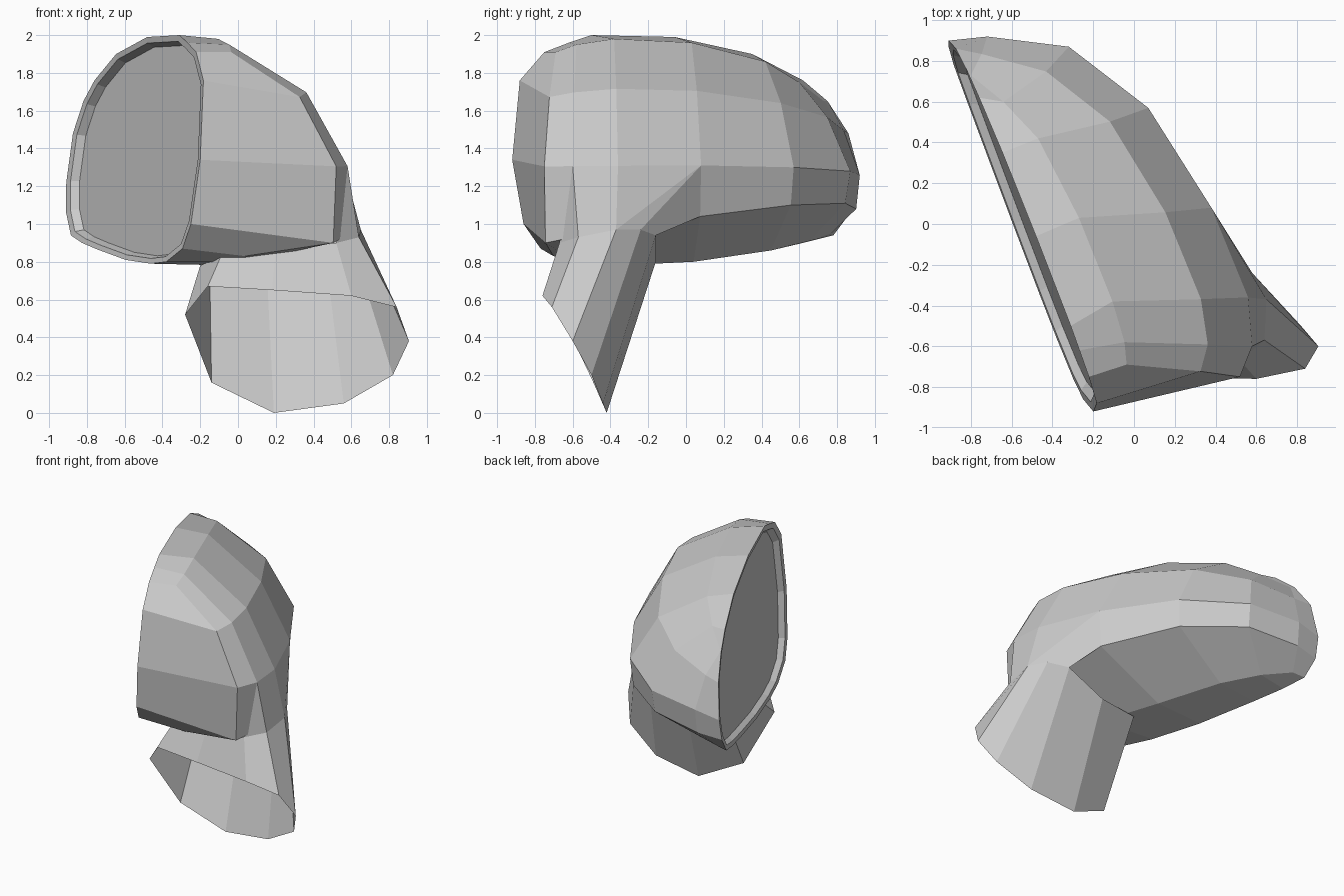
import bpy
import bmesh
from mathutils import Vector

if "Cube" in bpy.data.objects:
    bpy.data.objects.remove(bpy.data.objects["Cube"])

grey = bpy.data.materials.new("plain_grey")
grey.use_nodes = True
colour = (0.6, 0.6, 0.6, 1)
grey.diffuse_color = colour
grey.node_tree.nodes["Principled BSDF"].inputs["Base Color"].default_value = colour


def build(name, grid_rows, closed=True, cap=False):
    """Bridge successive rows of points into one flat-shaded object."""
    bm = bmesh.new()
    rows = [[bm.verts.new(p) for p in row] for row in grid_rows]
    for a, b in zip(rows, rows[1:]):
        count = len(a) if closed else len(a) - 1
        for i in range(count):
            j = (i + 1) % len(a)
            bm.faces.new((a[i], a[j], b[j], b[i]))
    if cap:
        bm.faces.new(rows[-1])
    return finish(name, bm)


def finish(name, bm):
    bmesh.ops.remove_doubles(bm, verts=bm.verts, dist=0.001)
    bmesh.ops.recalc_face_normals(bm, faces=bm.faces)
    mesh = bpy.data.meshes.new(name)
    bm.to_mesh(mesh)
    bm.free()
    mesh.materials.append(grey)
    obj = bpy.data.objects.new(name, mesh)
    bpy.context.collection.objects.link(obj)
    return obj


def opening_x(y, z):
    """The housing opening lies in one slanted plane."""
    return -0.2 - (y + 0.92 - 0.2 * (z - 1.34)) / 2.6


# Opening outline (y, z): along the top, down the tip, back below, up the front
outline = [(-.75, 1.91), (-.62, 1.96), (-.5, 2), (-.06, 1.99), (.35, 1.9),
           (.62, 1.76), (.75, 1.65), (.86, 1.48), (.9, 1.22), (.87, 1.06),
           (.78, .94), (.62, .9), (.4, .865), (0, .81), (-.35, .79),
           (-.56, .8), (-.77, .87), (-.86, 1), (-.92, 1.34), (-.88, 1.76)]
rim = [Vector((opening_x(y, z), y, z)) for y, z in outline]

# Shared cross-section: (outward fraction, height fraction, lengthwise lean);
# the fourth point, the shoulder, gets its height from each station
section = [(.31, 1, 0), (.76, .78, .55), (1, .44, 1), (.98, 0, .9), (.4, 0, .2)]
# Stations: y, outermost x, top z, bottom z, lean, shoulder z
stations = [(-.69, .52, 1.91, .83, -.06, .9), (-.58, .58, 1.95, .8, -.02, .93),
            (-.38, .56, 1.98, .78, .02, .97), (.03, .38, 1.96, .8, .05, 1.04),
            (.42, .07, 1.86, .86, .15, 1.1), (.6, -.32, 1.75, .91, .27, 1.11),
            (.73, -.72, 1.65, .95, .19, 1.08)]
grid = []
for y, x_out, top, bottom, lean, shoulder in stations:
    x_in = opening_x(y, (top + bottom) / 2)
    column = [Vector((x_in + (x_out - x_in) * f, y + lean * s, bottom + (top - bottom) * h))
              for f, h, s in section]
    column[3].z = shoulder
    grid.append(column)

# Housing shell: the back grid stitched to the opening outline
bm = bmesh.new()
g = [[bm.verts.new(p) for p in column] for column in grid]
for a, b in zip(g, g[1:]):
    for i in range(len(section) - 1):
        bm.faces.new((a[i], a[i + 1], b[i + 1], b[i]))
border = [c[0] for c in g] + g[-1][1:-1] + [c[-1] for c in reversed(g)] + g[0][-2:0:-1]
edge = [bm.verts.new(p) for p in rim]
for i in range(len(edge)):
    j = (i + 1) % len(edge)
    bm.faces.new((edge[i], edge[j], border[j], border[i]))
finish("housing_shell", bm)

# Opening frame with a recessed flat glass
centre = sum(rim, Vector()) / len(rim)
inward = Vector((0.93, 0.36, -0.07)).normalized()


def inset(scale, depth):
    return [centre + (p - centre) * scale + inward * depth for p in rim]


lip, seat = inset(.95, .005), inset(.92, .045)
build("opening_frame", [rim, lip, seat])
build("mirror_glass", [seat], cap=True)

# Hollow foot: an open slanted lower end and a neck
foot_ring = [(-.28, -.66, .52), (-.16, -.74, .67), (.18, -.75, .65), (.6, -.76, .62),
             (.84, -.71, .56), (.905, -.6, .38), (.82, -.5, .2), (.56, -.44, .05),
             (.19, -.42, 0), (-.14, -.49, .16)]
neck_ring = [(-.2, -.4, .78), (-.09, -.66, .83), (.2, -.67, .86), (.52, -.67, .9),
             (.64, -.57, .93), (.65, -.37, .97), (.58, -.24, .97),
             (.45, -.16, .94), (.15, -.16, .8), (-.15, -.18, .78)]
build("foot", [foot_ring, neck_ring])

# Fairing: triangles that blend the neck into the back of the shell
front, middle, back = (grid[i][2] for i in (1, 2, 3))
fairing_base = [neck_ring[i] for i in (3, 4, 5, 5, 6, 7)]
fairing_top = [front, front, middle, back, back, grid[3][3]]
build("foot_fairing", [fairing_base, fairing_top], closed=False)
